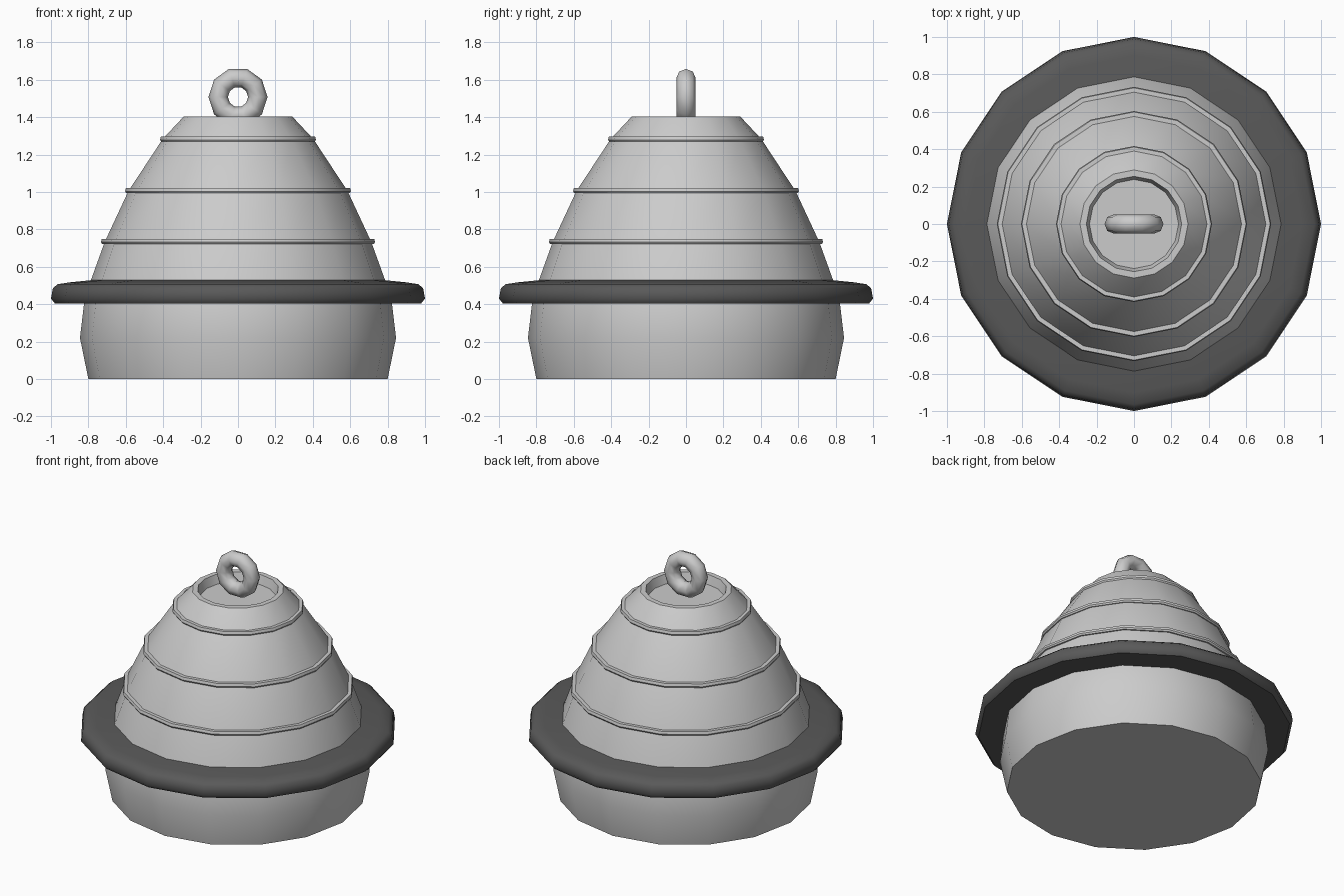
import bpy, bmesh
from math import cos, sin, pi, radians

if "Cube" in bpy.data.objects:
    bpy.data.objects.remove(bpy.data.objects["Cube"])

SIDES = 16


def lathe(name, profile, closed=False, angle=35):
    """Spin an (r, z) profile round z; open profiles get end caps."""
    bm = bmesh.new()
    rings = [[bm.verts.new((r * cos(2 * pi * i / SIDES), r * sin(2 * pi * i / SIDES), z))
              for i in range(SIDES)] for r, z in profile]
    pairs = list(zip(rings, rings[1:]))
    if closed:
        pairs.append((rings[-1], rings[0]))
    for a, b in pairs:
        for i in range(SIDES):
            j = (i + 1) % SIDES
            bm.faces.new((a[i], a[j], b[j], b[i]))
    if not closed:
        bm.faces.new(rings[0][::-1])
        bm.faces.new(rings[-1])
    bmesh.ops.recalc_face_normals(bm, faces=bm.faces)
    mesh = bpy.data.meshes.new(name)
    bm.to_mesh(mesh)
    bm.free()
    ob = bpy.data.objects.new(name, mesh)
    bpy.context.collection.objects.link(ob)
    smooth(ob, angle)
    return ob


def smooth(ob, angle):
    bpy.ops.object.select_all(action='DESELECT')
    ob.select_set(True)
    bpy.context.view_layer.objects.active = ob
    bpy.ops.object.shade_smooth_by_angle(angle=radians(angle))


# Tapered body with a shallow recess in the top
lathe("body", [(0.80, 0), (0.845, 0.22), (0.823, 0.405), (0.786, 0.53),
               (0.712, 0.735), (0.586, 1.005), (0.403, 1.283), (0.289, 1.405),
               (0.255, 1.405), (0.238, 1.345)])

# Thin raised bands
for n, (r, z) in enumerate([(0.733, 0.736), (0.604, 1.008), (0.417, 1.283)]):
    lathe(f"band_{n + 1}", [(r - 0.05, z - 0.014), (r - 0.006, z - 0.014), (r, z - 0.004),
                            (r - 0.005, z + 0.014), (r - 0.05, z + 0.014)], closed=True)

# Dark bumper collar
collar = lathe("collar", [(0.77, 0.405), (0.98, 0.405), (1.0, 0.43), (0.99, 0.485),
                          (0.965, 0.507), (0.90, 0.517), (0.77, 0.53)], closed=True, angle=50)
rubber = bpy.data.materials.new("dark_rubber")
rubber.diffuse_color = (0.1, 0.1, 0.1, 1)
rubber.use_nodes = True
rubber.node_tree.nodes["Principled BSDF"].inputs["Base Color"].default_value = rubber.diffuse_color
collar.data.materials.append(rubber)

# Lifting ring
bpy.ops.mesh.primitive_torus_add(major_radius=0.106, minor_radius=0.052, major_segments=10,
                                 minor_segments=8, location=(0, 0, 1.508),
                                 rotation=(pi / 2, 0, 0))
ring = bpy.context.object
ring.name = "lifting_ring"
smooth(ring, 60)
